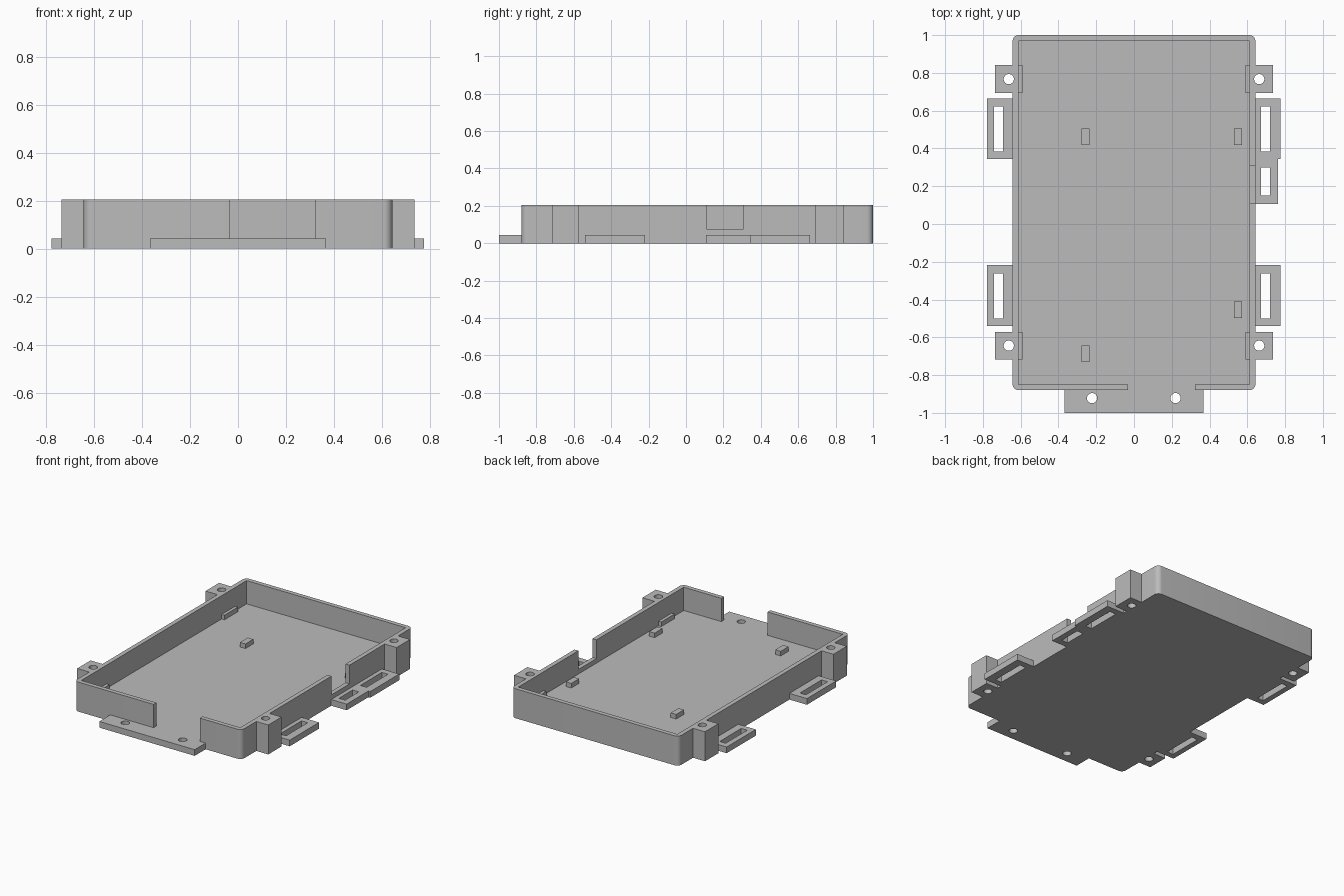
import bpy
import bmesh

if "Cube" in bpy.data.objects:
    bpy.data.objects.remove(bpy.data.objects["Cube"], do_unlink=True)

HEIGHT = 0.205       # rim height
FLOOR = 0.043        # floor and flange thickness
LEDGE = 0.075        # low inner features
SIDE = 0.643         # outer half width of the tray
FRONT, BACK = -0.88, 1.0
WALL = 0.031

grey = bpy.data.materials.new("matte grey")
grey.use_nodes = True
grey.diffuse_color = (0.5, 0.5, 0.5, 1)
grey.node_tree.nodes["Principled BSDF"].inputs["Base Color"].default_value = (0.5, 0.5, 0.5, 1)


def finish(name, bm):
    mesh = bpy.data.meshes.new(name)
    bm.to_mesh(mesh)
    bm.free()
    mesh.materials.append(grey)
    obj = bpy.data.objects.new(name, mesh)
    bpy.context.collection.objects.link(obj)
    return obj


def box(name, x, y, z, corner_radius=0):
    """Box from (min, max) pairs, optionally with rounded upright edges."""
    bm = bmesh.new()
    bmesh.ops.create_cube(bm, size=1)
    for v in bm.verts:
        v.co = [r[0] if c < 0 else r[1] for c, r in zip(v.co, (x, y, z))]
    if corner_radius:
        upright = [e for e in bm.edges
                   if abs(e.verts[0].co.z - e.verts[1].co.z) > 0.01]
        bmesh.ops.bevel(bm, geom=upright, offset=corner_radius, segments=8,
                        profile=0.5, affect='EDGES')
    return finish(name, bm)


def drill(x, y, radius=0.027):
    """Upright round cutter."""
    bm = bmesh.new()
    bmesh.ops.create_cone(bm, cap_ends=True, segments=32, radius1=radius,
                          radius2=radius, depth=1)
    bmesh.ops.translate(bm, verts=bm.verts, vec=(x, y, 0))
    return finish("hole_cutter", bm)


def slot(x, y):
    return box("slot_cutter", x, y, (-1, 1))


def cut(obj, *cutters):
    for cutter in cutters:
        cutter.hide_render = True
        mod = obj.modifiers.new("cut", 'BOOLEAN')
        mod.operation = 'DIFFERENCE'
        mod.solver = 'EXACT'
        mod.object = cutter
        bpy.context.view_layer.objects.active = obj
        bpy.ops.object.modifier_apply(modifier=mod.name)
        bpy.data.objects.remove(cutter, do_unlink=True)


def smooth(obj):
    bpy.ops.object.select_all(action='DESELECT')
    obj.select_set(True)
    bpy.context.view_layer.objects.active = obj
    bpy.ops.object.shade_smooth_by_angle()


# Open tray with a front opening and a notch in the left wall
inner = SIDE - WALL
tray = box("tray", (-SIDE, SIDE), (FRONT, BACK), (0, HEIGHT), 0.033)
cut(tray,
    box("cavity_cutter", (-inner, inner), (FRONT + WALL, BACK - WALL), (FLOOR, 1)),
    box("opening_cutter", (-0.033, 0.322), (-1, -0.8), (FLOOR, 1)),
    box("notch_cutter", (0.55, 0.7), (0.11, 0.308), (LEDGE, 1)))
smooth(tray)

# Screw posts outside the walls, each with a low foot inside
for side, s in (("left", 1), ("right", -1)):
    for place, y in (("back", (0.693, 0.841)), ("front", (-0.717, -0.571))):
        post = box(f"{place}_{side}_post", sorted((s * SIDE, s * 0.735)), y, (0, HEIGHT))
        # The bore grazes the wall, so both bodies are drilled
        middle = sum(y) / 2
        cut(post, drill(s * 0.663, middle))
        cut(tray, drill(s * 0.663, middle))
        smooth(post)
        box(f"{place}_{side}_post_foot", sorted((s * 0.59, s * inner)), y, (FLOOR, LEDGE))

# Slotted strap flanges along both sides
for place, y in (("back", (0.344, 0.664)), ("front", (-0.54, -0.218))):
    slot_y = (y[0] + 0.04, y[1] - 0.043)
    right = box(f"{place}_right_flange", (-0.778, -SIDE), y, (0, FLOOR))
    cut(right, slot((-0.74, -0.694), slot_y))
    left = box(f"{place}_left_flange", (SIDE, 0.776), y, (0, FLOOR))
    cut(left, slot((0.672, 0.72), slot_y))

extra = box("short_left_flange", (SIDE, 0.762), (0.106, 0.344), (0, FLOOR))
cut(extra, slot((0.672, 0.72), (0.15, 0.3)))

# Front mounting tab, flush with the floor
tab = box("front_tab", (-0.367, 0.367), (-1, FRONT), (0, FLOOR))
cut(tab, drill(-0.222, -0.922), drill(0.22, -0.922))
smooth(tab)

# Small locating pegs on the floor
pegs = ((-0.257, 0.462), (0.55, 0.462), (0.55, -0.454), (-0.257, -0.687))
for i, (x, y) in enumerate(pegs, 1):
    box(f"floor_peg_{i}", (x - 0.021, x + 0.021), (y - 0.043, y + 0.043), (FLOOR, LEDGE))
